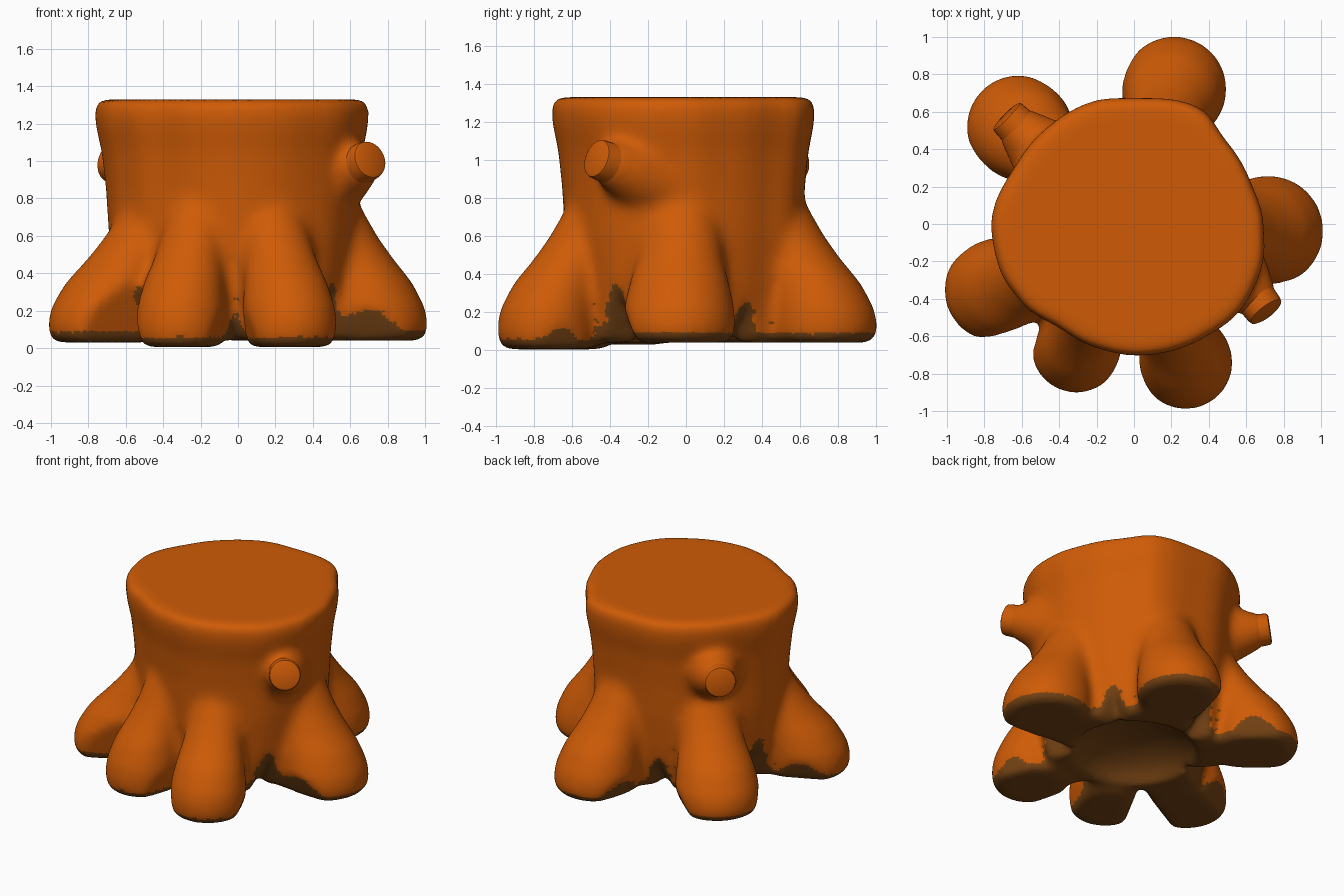
import bpy, bmesh
from math import sin, cos, pi, radians
from mathutils import Vector

cube = bpy.data.objects.get("Cube")
if cube:
    bpy.data.objects.remove(cube)


def make_material(name, colour):
    mat = bpy.data.materials.new(name)
    mat.use_nodes = True
    mat.diffuse_color = colour
    mat.node_tree.nodes["Principled BSDF"].inputs["Base Color"].default_value = colour
    return mat


bark = make_material("bark_orange", (0.62, 0.105, 0.002, 1))
underside = make_material("underside_brown", (0.18, 0.056, 0.007, 1))


def loft(bm, rings):
    """Skin a list of closed rings and cap both ends."""
    rows = [[bm.verts.new(p) for p in ring] for ring in rings]
    n = len(rows[0])
    for a, b in zip(rows, rows[1:]):
        for i in range(n):
            j = (i + 1) % n
            bm.faces.new((a[i], a[j], b[j], b[i]))
    bm.faces.new(rows[0][::-1])
    bm.faces.new(rows[-1])


def make_object(name, bm):
    bmesh.ops.recalc_face_normals(bm, faces=bm.faces)
    mesh = bpy.data.meshes.new(name)
    bm.to_mesh(mesh)
    bm.free()
    mesh.materials.append(bark)
    obj = bpy.data.objects.new(name, mesh)
    bpy.context.collection.objects.link(obj)
    return obj


def shade(obj):
    bpy.ops.object.select_all(action='DESELECT')
    obj.select_set(True)
    bpy.context.view_layer.objects.active = obj
    bpy.ops.object.shade_smooth_by_angle(angle=radians(40))


def axis_rings(start, end, stations, squash=1.0, n=32):
    """Rings at (fraction, radius) along an axis; squash scales the sideways width."""
    axis = (end - start).normalized()
    side = axis.cross(Vector((0, 0, 1))).normalized()
    up = side.cross(axis)
    return [[start.lerp(end, t) + (side * cos(2 * pi * i / n) * squash
                                   + up * sin(2 * pi * i / n)) * r
             for i in range(n)] for t, r in stations]


def polar(angle, r, z=0.0):
    a = radians(angle)
    return Vector((r * cos(a), r * sin(a), z))


def interpolate(table, x):
    for (x0, y0), (x1, y1) in zip(table, table[1:]):
        if x <= x1:
            t = max(0, (x - x0) / (x1 - x0))
            t = t * t * (3 - 2 * t)
            return y0 + (y1 - y0) * t
    return table[-1][1]


body = bmesh.new()

# Trunk: uneven outline, slight waist, rounded upper rim
outline = [(0, .69), (20, .66), (42, .66), (60, .71), (90, .67), (110, .69), (130, .69),
           (150, .70), (180, .76), (200, .755), (215, .73), (235, .68), (255, .69),
           (270, .70), (300, .71), (320, .73), (340, .72), (360, .69)]
levels = [(.04, .80), (.35, .87), (.6, .91), (.85, .93), (1.05, .96), (1.18, 1.0),
          (1.26, 1.01), (1.31, 1.0), (1.33, .96)]
loft(body, [[polar(a, interpolate(outline, a) * s, z) for a in range(0, 360, 4)]
            for z, s in levels])

# Roots: flared lobes that climb the trunk; angle, reach, width, foot height
roots = [(-3, 1.02, .30, .04), (73.5, 1.04, .285, .04), (140, 1.09, .285, .04),
         (205.5, 1.10, .28, .03), (245, .975, .245, .005), (290.5, 1.045, .255, .005)]
root_levels = [(.0, .92, .94), (.05, .98, .98), (.13, 1, 1), (.22, .95, .98), (.35, .76, .88),
               (.48, .46, .76), (.6, .22, .72), (.75, -.02, .7), (.92, -.3, .6)]
for angle, reach, width, foot in roots:
    rings = []
    for z, k, w in root_levels:
        r = width * w
        centre = polar(angle, .67 + (reach - .67) * k - r, max(z, foot + z * .7))
        rings.append([centre + polar(i * 15, r) for i in range(24)])
    loft(body, rings)

# Flared bases of the two cut branches
branches = [(Vector((.44, -.12, .87)), Vector((.71, -.475, 1.01))),
            (Vector((-.40, .30, .94)), Vector((-.685, .58, .99)))]
for start, tip in branches:
    loft(body, axis_rings(start, tip, [(0, .23), (.55, .16), (.92, .1)]))

stump = make_object("stump_body", body)

# Hollow under the centre
cutters = []
dome = bmesh.new()
bmesh.ops.create_uvsphere(dome, u_segments=40, v_segments=20, radius=1)
for v in dome.verts:
    v.co = Vector((v.co.x * .42, v.co.y * .42, v.co.z * .22))
cutters.append(make_object("hollow_cutter", dome))

# Tent-shaped notches that slope outward and up between neighbouring roots
for i, root in enumerate(roots):
    a0 = root[0]
    a1 = roots[(i + 1) % len(roots)][0] + (360 if i == len(roots) - 1 else 0)
    middle = (a0 + a1) / 2
    start, height, squash = (.36, 1.25, .5) if a1 - a0 > 55 else (.42, 1.1, .27)
    notch = bmesh.new()
    loft(notch, axis_rings(polar(middle, start, .03), polar(middle, start + 1, .03),
                           [(0, .002), (1, height)], squash, 4))
    cutters.append(make_object("notch_cutter", notch))


def add_remesh(size):
    remesh = stump.modifiers.new("blend", 'REMESH')
    remesh.mode = 'VOXEL'
    remesh.voxel_size = size


# Blend the parts, cut the underside, then soften everything together
add_remesh(.028)
for cutter in cutters:
    cutter.hide_render = True
    cut = stump.modifiers.new("cut", 'BOOLEAN')
    cut.operation = 'DIFFERENCE'
    cut.solver = 'MANIFOLD'
    cut.object = cutter
add_remesh(.02)
smooth = stump.modifiers.new("soften", 'SMOOTH')
smooth.factor = .5
smooth.iterations = 24

depsgraph = bpy.context.evaluated_depsgraph_get()
baked = bpy.data.meshes.new_from_object(stump.evaluated_get(depsgraph))
stump.modifiers.clear()
stump.data = baked
for cutter in cutters:
    bpy.data.objects.remove(cutter)

# Brown on the faces that look down between and beneath the roots
baked.materials.clear()
baked.materials.append(bark)
baked.materials.append(underside)
for face in baked.polygons:
    face.material_index = int(face.normal.z < -.28 and face.center.z < .5)
shade(stump)

# Crisp sawn ends of the branches
for name, (start, tip) in zip(("front_branch", "back_branch"), branches):
    bm = bmesh.new()
    loft(bm, axis_rings(start, tip, [(0, .13), (.95, .105), (.985, .1), (1, .085)]))
    shade(make_object(name, bm))
